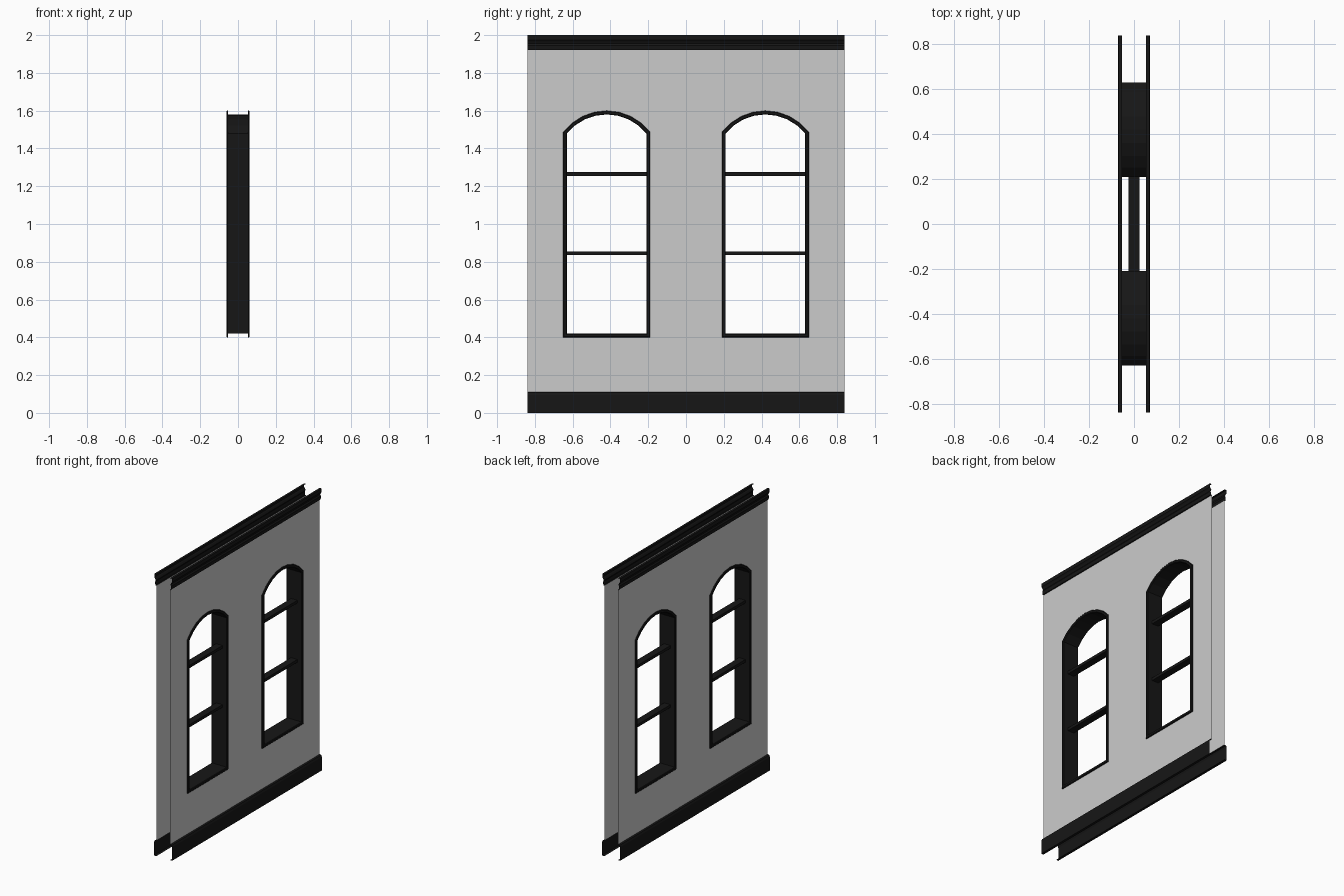
import bpy, bmesh, math

if "Cube" in bpy.data.objects:
    bpy.data.objects.remove(bpy.data.objects["Cube"])

W = 0.84            # half width of the wall
WALL_X = 0.053      # distance of each skin from the centre
WIN_Y = 0.42        # window centre
Z_LOW, Z_HIGH = 0.11, 1.92

dark = bpy.data.materials.new("dark_trim")
dark.diffuse_color = (0.008, 0.008, 0.008, 1)
dark.use_nodes = True
dark.node_tree.nodes["Principled BSDF"].inputs["Base Color"].default_value = dark.diffuse_color


def finish(bm, name, mat=None):
    mesh = bpy.data.meshes.new(name)
    bm.to_mesh(mesh)
    bm.free()
    obj = bpy.data.objects.new(name, mesh)
    bpy.context.collection.objects.link(obj)
    if mat:
        mesh.materials.append(mat)
    return obj


def loft(name, rings, close_ring, close_loft=False, flip=False):
    """Skin a list of point rings with quads."""
    bm = bmesh.new()
    vs = [[bm.verts.new(p) for p in ring] for ring in rings]
    n, m = len(vs), len(vs[0])
    for i in range(n if close_loft else n - 1):
        a, b = vs[i], vs[(i + 1) % n]
        for j in range(m if close_ring else m - 1):
            k = (j + 1) % m
            f = bm.faces.new((a[j], a[k], b[k], b[j]))
            if flip:
                f.normal_flip()
    return finish(bm, name, dark)


def outline(d, cy, segs=8):
    """Arched window outline, grown outward by d, as (y, z) points."""
    half, radius, zc = 0.21 + d, 0.27 + d, 1.31
    a = math.asin(half / radius)
    pts = [(cy - half, 0.42 - d), (cy + half, 0.42 - d)]
    for i in range(segs + 1):
        t = a - 2 * a * i / segs
        pts.append((cy + radius * math.sin(t), zc + radius * math.cos(t)))
    return pts


# Thin wall skins with two arched openings
for s, side in ((1, "right"), (-1, "left")):
    bm = bmesh.new()
    loops = [[(-W, Z_LOW), (W, Z_LOW), (W, Z_HIGH), (-W, Z_HIGH)],
             outline(0.018, WIN_Y), outline(0.018, -WIN_Y)]
    edges = []
    for pts in loops:
        v = [bm.verts.new((s * WALL_X, y, z)) for y, z in pts]
        edges += [bm.edges.new((v[i], v[(i + 1) % len(v)])) for i in range(len(v))]
    bmesh.ops.triangle_fill(bm, edges=edges, use_beauty=True, use_dissolve=False)
    for f in bm.faces:
        f.normal_update()
        if f.normal.x * s < 0:
            f.normal_flip()
    finish(bm, "wall_" + side)

# Open-ended mouldings along the foot and head of each skin
skirting = [(WALL_X, 0), (0.071, 0), (0.071, 0.095), (0.066, 0.108), (WALL_X, Z_LOW)]
cornice = [(WALL_X, Z_HIGH), (0.061, Z_HIGH), (0.063, 0.5 * (Z_HIGH + 1.97)),
           (0.057, 1.955), (0.063, 1.967), (0.069, 1.975), (0.069, 2.0), (WALL_X, 2.0)]
for s, side in ((1, "right"), (-1, "left")):
    for name, prof in (("skirting_", skirting), ("cornice_", cornice)):
        rings = [[(s * x, y, z) for x, z in prof] for y in (-W, W)]
        loft(name + side, rings, False, flip=s > 0)

# Window linings: reveal with a small raised lip on both faces
lip = [(0.02, WALL_X), (0.02, 0.059), (0.016, 0.062), (0.004, 0.062), (0.0, 0.058)]
section = lip + [(d, -x) for d, x in reversed(lip)]
for cy, side in ((WIN_Y, "back"), (-WIN_Y, "front")):
    rings = [[(x, y, z) for y, z in outline(d, cy)] for d, x in section]
    loft("window_frame_" + side, rings, True)

# Glazing bars running through both windows
bar = [(-0.025, -0.01), (0.025, -0.01), (0.025, 0.01), (-0.025, 0.01)]
for z0, name in ((0.845, "lower_bar"), (1.265, "upper_bar")):
    loft(name, [[(x, y, z0 + z) for x, z in bar] for y in (-0.63, 0.63)], True, flip=True)
